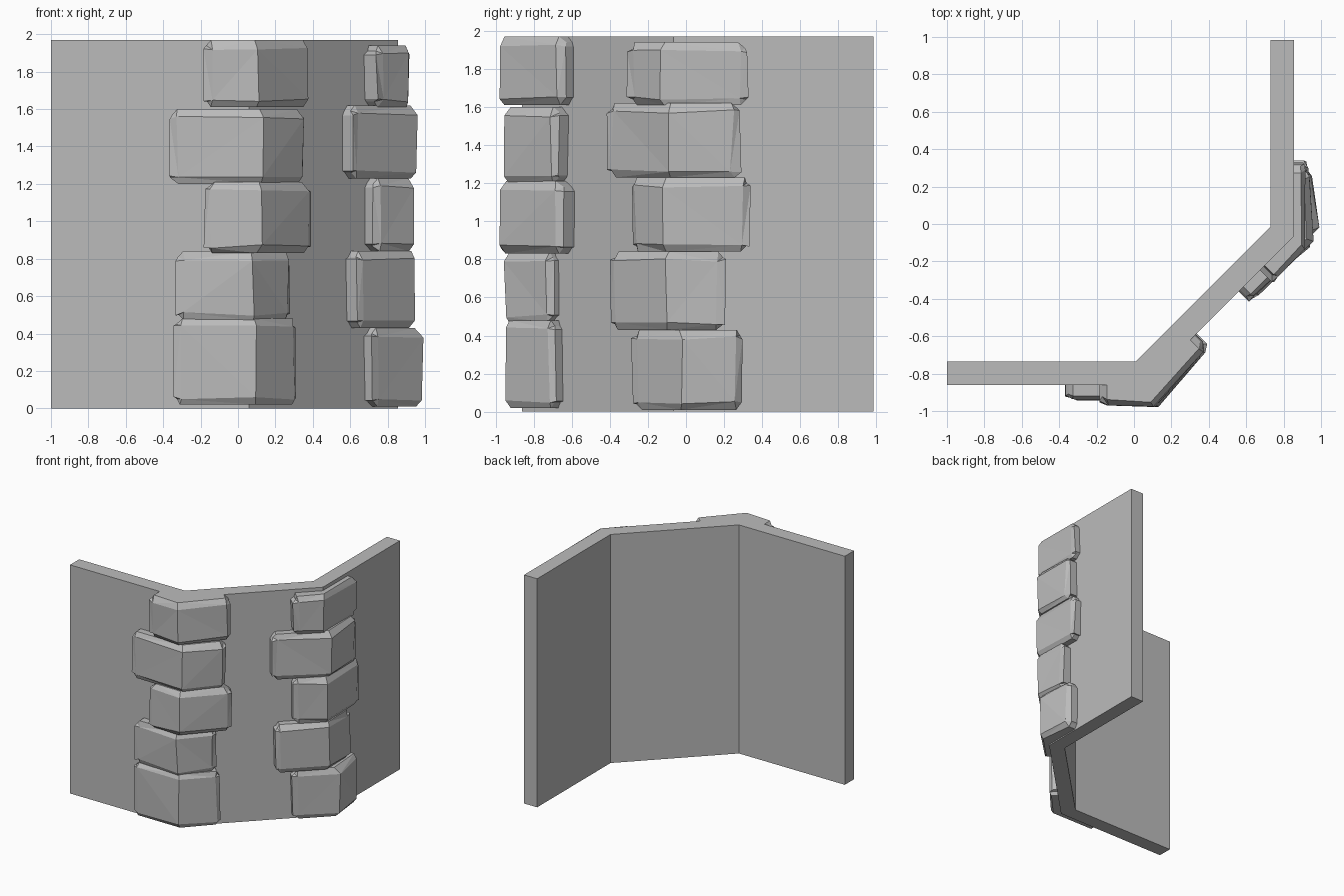
import bpy, bmesh, random
from mathutils import Vector

random.seed(4)
cube = bpy.data.objects.get("Cube")
if cube:
    bpy.data.objects.remove(cube, do_unlink=True)

stone_grey = bpy.data.materials.new("stone grey")
stone_grey.use_nodes = True
GREY = (0.5, 0.5, 0.5, 1)
stone_grey.diffuse_color = GREY
stone_grey.node_tree.nodes["Principled BSDF"].inputs["Base Color"].default_value = GREY


def add_object(name, bm):
    bmesh.ops.recalc_face_normals(bm, faces=bm.faces)
    mesh = bpy.data.meshes.new(name)
    bm.to_mesh(mesh)
    bm.free()
    mesh.materials.append(stone_grey)
    obj = bpy.data.objects.new(name, mesh)
    bpy.context.collection.objects.link(obj)
    return obj


# Bent wall: one closed outline raised to full height
HEIGHT = 1.97
OUTER = [Vector(p) for p in ((-1, -0.86), (0.06, -0.86), (0.855, -0.065), (0.855, 0.985))]
INNER = [Vector(p) for p in ((-1, -0.735), (0.01, -0.735), (0.73, -0.015), (0.73, 0.985))]
bm = bmesh.new()
floor = bm.faces.new([bm.verts.new((p.x, p.y, 0)) for p in OUTER + INNER[::-1]])
raised = bmesh.ops.extrude_face_region(bm, geom=[floor])["geom"]
bmesh.ops.translate(bm, vec=(0, 0, HEIGHT),
                    verts=[v for v in raised if isinstance(v, bmesh.types.BMVert)])
add_object("bent_wall", bm)


def bent_stone(name, bend, z0, z1, len_a, len_b, depth_a, depth_b, end_a, end_b):
    """Rough block wrapped round a wall corner, with chipped, slanting rims."""
    corner = OUTER[bend]
    a = (OUTER[bend - 1] - corner).normalized()
    b = (OUTER[bend + 1] - corner).normalized()
    na, nb = Vector((-a.y, a.x)), Vector((b.y, -b.x))
    det = na.x * nb.y - na.y * nb.x

    def at_corner(scale):
        da, db = depth_a * scale, depth_b * scale
        return corner + Vector((da * nb.y - db * na.y, db * na.x - da * nb.x)) / det

    def jitter(size):
        return random.uniform(-size, size)

    bm = bmesh.new()
    rows = []
    heights = (z0, z0 + 0.035, z1 - 0.045, z1)
    for j, z in enumerate(heights):
        rim = j in (0, 3)
        s = 0.72 if rim else 1.0
        pull = 0.015 if rim else 0
        inset_a, inset_b = 0.03 + random.random() * 0.02, 0.03 + random.random() * 0.02
        line = [corner + a * (len_a - pull) + na * end_a * s,
                corner + a * (len_a - inset_a) + na * (end_a + depth_a) / 2 * s,
                at_corner(s),
                corner + b * (len_b - inset_b) + nb * (end_b + depth_b) / 2 * s,
                corner + b * (len_b - pull) + nb * end_b * s]
        row = []
        for i, p in enumerate(line):
            # rim corners are knocked in towards the middle of the block
            dz = 0.03 * (1 if j == 0 else -1) if rim and i in (0, 4) else 0
            row.append(bm.verts.new((p.x + jitter(0.007), p.y + jitter(0.007),
                                     z + dz + (jitter(0.01) if not rim else 0))))
        rows.append(row)
    for lower, upper in zip(rows, rows[1:]):
        for i in range(4):
            bm.faces.new((lower[i], lower[i + 1], upper[i + 1], upper[i]))
    # Sides run back from the rim into the wall
    rim_edges = [e for e in bm.edges if e.is_boundary]
    sides = bmesh.ops.extrude_edge_only(bm, edges=rim_edges)["geom"]
    for v in (g for g in sides if isinstance(g, bmesh.types.BMVert)):
        p = v.co.xy - corner
        n = na if p.dot(a) > p.dot(b) else nb
        if min(abs(p.dot(a)), abs(p.dot(b))) < 0.12 and p.length < 0.16:
            back = corner - (na + nb).normalized() * 0.03
        else:
            back = v.co.xy - n * (p.dot(n) + 0.03)
        v.co.xy = back
    bmesh.ops.triangulate(bm, faces=bm.faces, quad_method="SHORT_EDGE")
    add_object(name, bm)


# Rows from bottom to top: z0, z1, lengths either side, depths at corner, depths at ends
LEFT_STONES = [
    (0.02, 0.48, 0.40, 0.30, 0.09, 0.09, 0.07, 0.05),
    (0.47, 0.84, 0.39, 0.27, 0.09, 0.08, 0.07, 0.04),
    (0.83, 1.21, 0.24, 0.38, 0.12, 0.13, 0.09, 0.08),
    (1.20, 1.60, 0.43, 0.34, 0.09, 0.12, 0.06, 0.07),
    (1.61, 1.97, 0.24, 0.38, 0.12, 0.12, 0.09, 0.06),
]
RIGHT_STONES = [
    (0.01, 0.43, 0.25, 0.36, 0.06, 0.13, 0.06, 0.06),
    (0.43, 0.84, 0.39, 0.27, 0.09, 0.09, 0.08, 0.07),
    (0.84, 1.23, 0.25, 0.40, 0.10, 0.08, 0.06, 0.06),
    (1.23, 1.62, 0.42, 0.35, 0.09, 0.10, 0.07, 0.07),
    (1.61, 1.94, 0.25, 0.39, 0.09, 0.06, 0.09, 0.05),
]
for bend, side, stones in ((1, "left", LEFT_STONES), (2, "right", RIGHT_STONES)):
    for n, dims in enumerate(stones, 1):
        bent_stone(f"{side}_corner_stone_{n}", bend, *dims)
